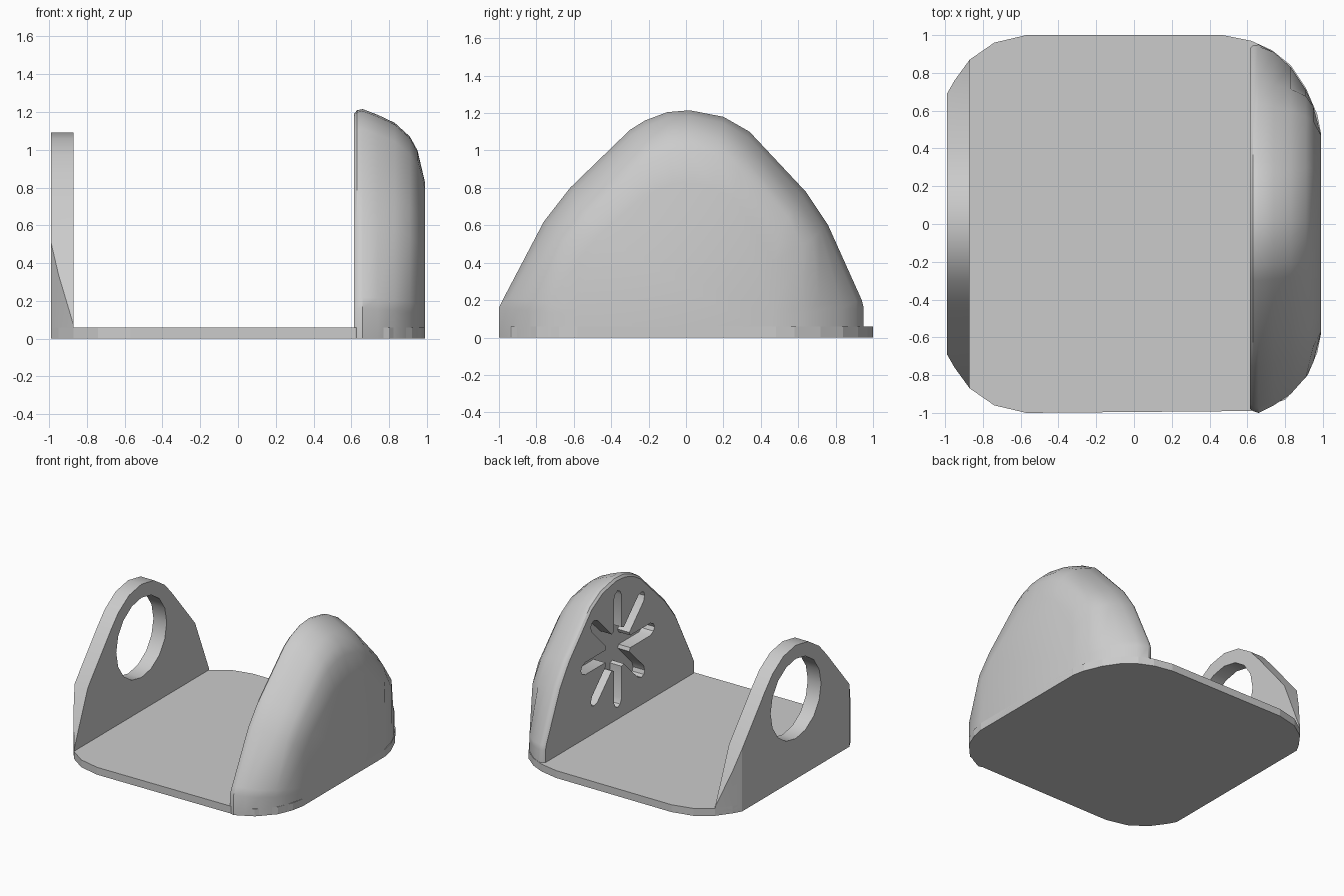
import bpy, bmesh, math
from mathutils import Vector

cube = bpy.data.objects.get("Cube")
if cube:
    bpy.data.objects.remove(cube, do_unlink=True)

grey = bpy.data.materials.new("plain_grey")
grey.use_nodes = True
GREY = (0.6, 0.6, 0.6, 1)
grey.diffuse_color = GREY
grey.node_tree.nodes["Principled BSDF"].inputs["Base Color"].default_value = GREY


def loft(name, rings):
    """Skin matching closed rings of points and cap both ends."""
    bm = bmesh.new()
    loops = [[bm.verts.new(p) for p in ring] for ring in rings]
    n = len(loops[0])
    for a, b in zip(loops, loops[1:]):
        for i in range(n):
            j = (i + 1) % n
            bm.faces.new((a[i], a[j], b[j], b[i]))
    bm.faces.new(loops[0])
    bm.faces.new(loops[-1])
    bmesh.ops.recalc_face_normals(bm, faces=bm.faces)
    mesh = bpy.data.meshes.new(name)
    bm.to_mesh(mesh)
    bm.free()
    mesh.materials.append(grey)
    obj = bpy.data.objects.new(name, mesh)
    bpy.context.collection.objects.link(obj)
    return obj


def prism_x(name, profile, x0, x1):
    return loft(name, [[(x, y, z) for y, z in profile] for x in (x0, x1)])


def prism_z(name, outline, z0, z1):
    return loft(name, [[(x, y, z) for x, y in outline] for z in (z0, z1)])


def cut(obj, cutter, operation):
    """Apply a boolean and discard the cutter."""
    mod = obj.modifiers.new("cut", 'BOOLEAN')
    mod.object, mod.operation, mod.solver = cutter, operation, 'EXACT'
    bpy.context.view_layer.objects.active = obj
    bpy.ops.object.modifier_apply(modifier=mod.name)
    bpy.data.objects.remove(cutter, do_unlink=True)


def smooth(obj, degrees):
    bpy.ops.object.select_all(action='DESELECT')
    obj.select_set(True)
    bpy.context.view_layer.objects.active = obj
    bpy.ops.object.shade_smooth_by_angle(angle=math.radians(degrees))


# Base plate with rounded corners
left_half = [(-0.57, 1), (-0.74, 0.96), (-0.87, 0.87), (-0.95, 0.76), (-0.99, 0.69)]
right_half = [(0.99, 0.48), (0.97, 0.58), (0.91, 0.72), (0.83, 0.84),
              (0.73, 0.92), (0.62, 0.97), (0.47, 1)]
right_front = [(0.62, -0.99), (0.8, -0.93), (0.92, -0.8), (0.97, -0.68), (0.99, -0.58)]
outline = left_half + [(x, -y) for x, y in reversed(left_half)] + right_front + right_half
base_plate = prism_z("base_plate", outline, 0, 0.06)

# Thin end wall: tent profile trimmed to the plate outline, with a round hole
tent = [(0.9, 0), (0.87, 0.07), (0.69, 0.51), (0.4, 0.86), (0.3, 0.97), (0.16, 1.06)]
tent = tent + [(0, 1.09)] + [(-y, z) for y, z in reversed(tent)]
ring_wall = prism_x("ring_wall", tent, -1.1, -0.87)
cut(ring_wall, prism_z("outline_cutter", outline, -0.0, 1.5), 'INTERSECT')
hole = [(0.325 * math.cos(k * math.tau / 16), 0.655 + 0.325 * math.sin(k * math.tau / 16))
        for k in range(16)]
cut(ring_wall, prism_x("hole_cutter", hole, -1.2, -0.7), 'DIFFERENCE')
smooth(ring_wall, 28)

# Domed block: arched sections shrinking outward, clamped to the plan width
arch = [(-1, 0), (-1, 0.16), (-0.97, 0.22), (-0.76, 0.62), (-0.62, 0.8), (-0.3, 1.11),
        (-0.22, 1.16), (-0.1, 1.205), (0.02, 1.215), (0.2, 1.18), (0.34, 1.1),
        (0.64, 0.78), (0.76, 0.6), (0.94, 0.2), (0.95, 0.16), (0.95, 0)]
# x, width scale, height scale, front limit, back limit
sections = [(0.615, 0.98, 0.98, -0.99, 0.96), (0.63, 0.995, 0.995, -0.99, 0.96),
            (0.66, 1, 1, -1, 0.95), (0.74, 0.97, 0.975, -0.96, 0.91),
            (0.83, 0.94, 0.94, -0.9, 0.83), (0.91, 0.89, 0.88, -0.81, 0.71),
            (0.95, 0.85, 0.82, -0.73, 0.62), (0.99, 0.75, 0.68, -0.58, 0.47)]
domed_block = loft("domed_block", [
    [(x, min(max(y * sy, lo), hi), z * sz) for y, z in arch]
    for x, sy, sz, lo, hi in sections])

# Eight-petal recess in the inner face of the block
petal = [(0.16, -0.05), (0.42, -0.05), (0.46, -0.03), (0.475, 0),
         (0.46, 0.03), (0.42, 0.05), (0.16, 0.05)]
flower = []
for k in range(8):
    a = k * math.tau / 8
    c, s = math.cos(a), math.sin(a)
    flower += [(r * c - w * s, 0.63 + r * s + w * c) for r, w in petal]
cut(domed_block, prism_x("flower_cutter", flower, 0.5, 0.72), 'DIFFERENCE')
smooth(domed_block, 35)
